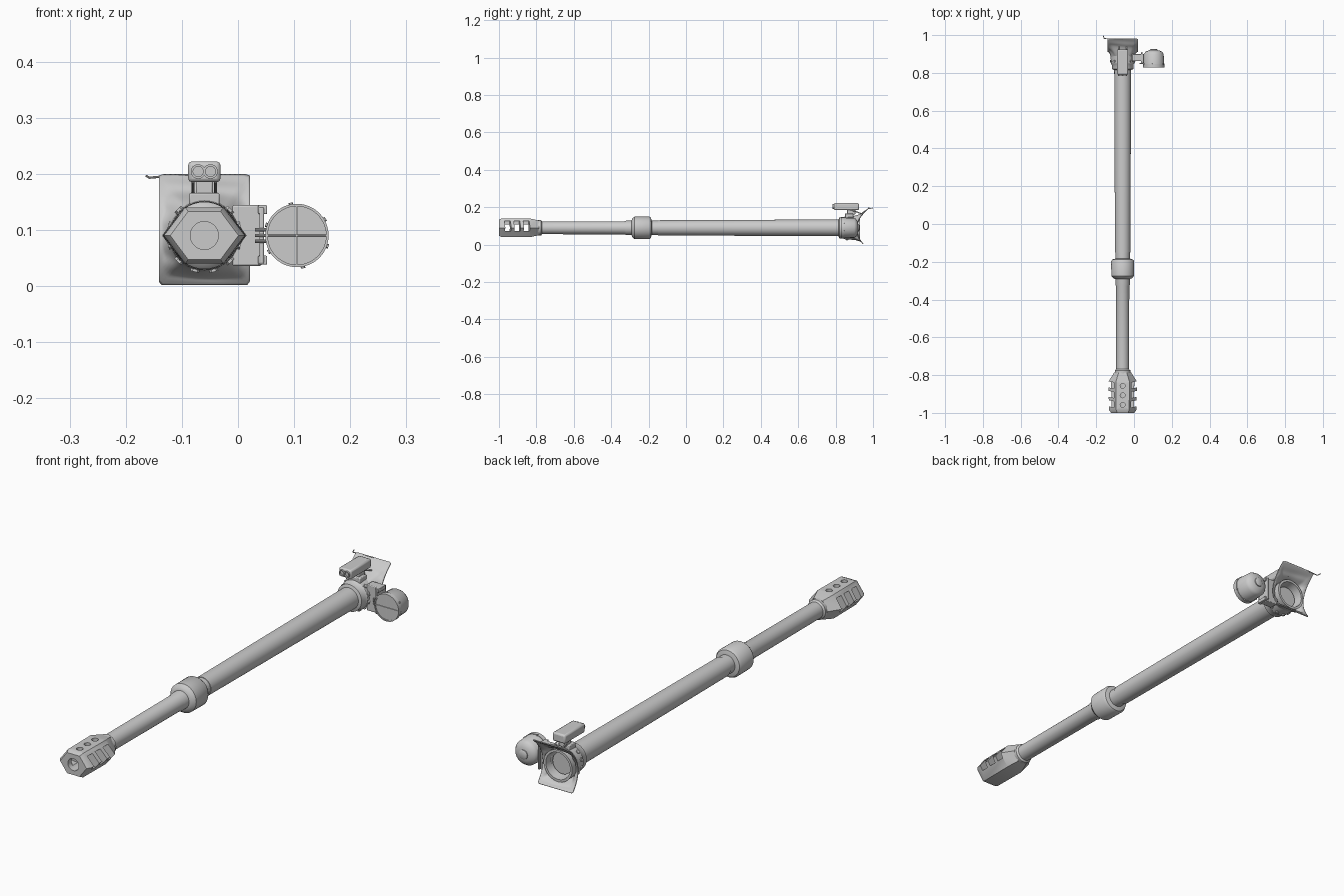
import bpy, bmesh, math
from mathutils import Vector, Matrix

if "Cube" in bpy.data.objects:
    bpy.data.objects.remove(bpy.data.objects["Cube"])

CX, CZ = -0.06, 0.09            # barrel axis
grey = bpy.data.materials.new("painted grey")
grey.diffuse_color = (0.6, 0.6, 0.6, 1)
grey.use_nodes = True
grey.node_tree.nodes["Principled BSDF"].inputs["Base Color"].default_value = grey.diffuse_color


def finish(name, bm, angle=35, bevel=0):
    bmesh.ops.recalc_face_normals(bm, faces=bm.faces)
    me = bpy.data.meshes.new(name)
    bm.to_mesh(me)
    bm.free()
    ob = bpy.data.objects.new(name, me)
    bpy.context.collection.objects.link(ob)
    me.materials.append(grey)
    bpy.ops.object.select_all(action='DESELECT')
    ob.select_set(True)
    bpy.context.view_layer.objects.active = ob
    if bevel:
        m = ob.modifiers.new("bevel", 'BEVEL')
        m.width, m.segments = bevel, 2
        m.limit_method = 'ANGLE'
    bpy.ops.object.shade_smooth_by_angle(angle=math.radians(angle))
    return ob


def loft(name, rings, closed=False, **kw):
    """Skin a list of equal-length point rings, capping the ends unless closed."""
    bm = bmesh.new()
    vs = [[bm.verts.new(p) for p in r] for r in rings]
    n = len(vs[0])
    pairs = list(zip(vs, vs[1:])) + ([(vs[-1], vs[0])] if closed else [])
    for a, b in pairs:
        for i in range(n):
            bm.faces.new((a[i], a[(i + 1) % n], b[(i + 1) % n], b[i]))
    if not closed:
        bm.faces.new(vs[0])
        bm.faces.new(vs[-1])
    return finish(name, bm, **kw)


def lathe(name, prof, cx=CX, cz=CZ, seg=40, closed=False, **kw):
    """Revolve (y, radius) pairs about a line parallel to y."""
    return loft(name, [[(cx + r * math.cos(2 * math.pi * i / seg), y,
                         cz + r * math.sin(2 * math.pi * i / seg))
                        for i in range(seg)] for y, r in prof], closed, **kw)


def box(name, x0, x1, y0, y1, z0, z1, bevel=0.003, shear=0):
    bm = bmesh.new()
    bmesh.ops.create_cube(bm, size=1)
    for v in bm.verts:
        c = v.co
        x = (x0 + x1) / 2 + c.x * (x1 - x0)
        v.co = (x, (y0 + y1) / 2 + c.y * (y1 - y0) + shear * abs(x - CX),
                (z0 + z1) / 2 + c.z * (z1 - z0))
    return finish(name, bm, bevel=bevel)


def rod(name, a, b, r, seg=10):
    a, b = Vector(a), Vector(b)
    bm = bmesh.new()
    q = (b - a).to_track_quat('Z', 'Y').to_matrix().to_4x4()
    bmesh.ops.create_cone(bm, cap_ends=True, segments=seg, radius1=r, radius2=r,
                          depth=(b - a).length, matrix=Matrix.Translation((a + b) / 2) @ q)
    return finish(name, bm)


def cut(ob, cutter):
    m = ob.modifiers.new("cut", 'BOOLEAN')
    m.operation, m.solver, m.object = 'DIFFERENCE', 'EXACT', cutter
    bpy.context.view_layer.objects.active = ob
    bpy.ops.object.modifier_apply(modifier=m.name)
    bpy.data.objects.remove(cutter)


# Barrel tube, fume extractor sleeve and muzzle collar
lathe("barrel", [(-0.80, 0.034), (-0.33, 0.035), (-0.32, 0.038), (-0.15, 0.038),
                 (-0.15, 0.0405), (0.3, 0.0425), (0.9, 0.045)])
lathe("extractor_sleeve", [(-0.292, 0.036), (-0.287, 0.05), (-0.275, 0.06), (-0.198, 0.061),
                           (-0.188, 0.055), (-0.183, 0.038)])
lathe("muzzle_collar", [(-0.83, 0.04), (-0.775, 0.041), (-0.768, 0.033)])

# Muzzle brake: chamfered hexagonal block with side ports and top holes
HEX = [(0.076, 0), (0.036, 0.05), (-0.036, 0.05), (-0.076, 0), (-0.036, -0.05), (0.036, -0.05)]
brake = loft("muzzle_brake", [[(CX + x * sx, y, CZ + z * sz) for x, z in HEX]
                              for y, sx, sz in ((-1, 0.8, 0.86), (-0.985, 0.95, 1), (-0.835, 1, 1),
                                                (-0.785, 0.58, 0.78))], angle=30)
cut(brake, lathe("bore", [(-1.05, 0.027), (-0.81, 0.027)], seg=32))
for y in (-0.957, -0.907, -0.857):
    for s in (-1, 1):
        xa, xb = sorted((CX + s * 0.02, CX + s * 0.12))
        cut(brake, box("port", xa, xb, y - 0.022, y + 0.01, CZ - 0.018, CZ + 0.036, 0, 0.18))
    cut(brake, rod("top_hole", (CX, y, CZ + 0.01), (CX, y, CZ + 0.08), 0.013, 20))
bpy.ops.object.select_all(action='DESELECT')
brake.select_set(True)
bpy.context.view_layer.objects.active = brake
bpy.ops.object.shade_smooth_by_angle(angle=math.radians(30))
lathe("muzzle_ring", [(-1.0, 0.025), (-1.0, 0.030), (-0.98, 0.030), (-0.98, 0.025)],
      seg=32, closed=True)

# Mantlet socket: hollow at the back
lathe("mantlet_socket", [(0.815, 0.044), (0.82, 0.056), (0.845, 0.058), (0.85, 0.062),
                         (0.93, 0.066), (0.93, 0.056), (0.87, 0.05), (0.865, 0.02)])
for i in range(12):
    a = 2 * math.pi * (i + 0.5) / 12
    d = Vector((math.cos(a), 0, math.sin(a)))
    c = Vector((CX, 0.862, CZ))
    rod("socket_clamp", c + d * 0.055, c + d * 0.067, 0.008, 6)

# Canvas cover: round socket opening spreading to a curved, creased rectangle
X0, X1, Z0, Z1 = -0.141, 0.021, 0.003, 0.198
N, M = 96, 14
bm = bmesh.new()
grid = []
for k in range(M + 1):
    t = k / M
    row = []
    for i in range(N):
        a = 2 * math.pi * i / N
        ca, sa = math.cos(a), math.sin(a)
        tx = (X1 - CX if ca > 0 else CX - X0) / max(abs(ca), 1e-6)
        tz = (Z1 - CZ if sa > 0 else CZ - Z0) / max(abs(sa), 1e-6)
        r = 0.058 + (min(tx, tz) - 0.058) * t
        x, z = CX + r * ca, CZ + r * sa
        y = 0.912 + 5.4 * (z - 0.085) ** 2 - 0.045 * (1 - t) ** 3
        y += 0.004 * math.sin(z * 170 + 14 * x) * math.sin(math.pi * min(1, t * 1.2)) * abs(sa)
        row.append(bm.verts.new((x, y, z)))
    grid.append(row)
for a, b in zip(grid, grid[1:]):
    for i in range(N):
        j = (i + 1) % N
        bm.faces.new((a[i], a[j], b[j], b[i]))
cover = finish("canvas_cover", bm, angle=60)
sol = cover.modifiers.new("thickness", 'SOLIDIFY')
sol.thickness, sol.offset = 0.004, 0

# Cover rod with hooked end along the top edge
hook = [(-0.06, 0.978, 0.199), (-0.125, 0.98, 0.196), (-0.158, 0.982, 0.193), (-0.163, 0.998, 0.196)]
for a, b in zip(hook, hook[1:]):
    rod("cover_rod", a, b, 0.002, 8)

# Sight housing on its bracket, with twin lens
box("sight_housing", -0.089, -0.031, 0.79, 0.925, 0.185, 0.222, 0.007)
box("sight_bracket", -0.087, -0.033, 0.85, 0.895, 0.142, 0.166, 0.003)
box("sight_post", -0.075, -0.045, 0.862, 0.905, 0.16, 0.19, 0.003)
for s in (-1, 1):
    lathe("sight_lens", [(0.784, 0.009), (0.784, 0.013), (0.795, 0.013), (0.795, 0.009)],
          CX + s * 0.011, 0.204, 24, True)
    rod("sight_strut", (CX + s * 0.02, 0.88, 0.187), (CX + s * 0.02, 0.94, 0.165), 0.003)

# Searchlight mounting plate and hinge
box("light_plate", -0.01, 0.042, 0.862, 0.9, 0.036, 0.144, 0.003)
box("hinge_bar", 0.038, 0.046, 0.85, 0.91, 0.04, 0.14, 0.002)
for z in (0.046, 0.136):
    box("hinge_lug", 0.036, 0.052, 0.852, 0.9, z - 0.008, z + 0.008, 0.002)
for z in (0.08, 0.09, 0.10):
    rod("hinge_pin", (0.03, 0.85, z), (0.06, 0.85, z), 0.003)

# Searchlight drum with rim, domed back and rim clips
LX, LZ = 0.105, 0.09
lathe("searchlight", [(0.832, 0.053), (0.832, 0.055), (0.90, 0.052), (0.912, 0.044),
                      (0.919, 0.028), (0.922, 0.01)], LX, LZ, 48)
lathe("light_rim", [(0.828, 0.052), (0.828, 0.0565), (0.846, 0.0565), (0.846, 0.052)],
      LX, LZ, 48, True)
lathe("light_back_cap", [(0.91, 0.02), (0.924, 0.019), (0.927, 0.014)], LX, LZ, 24)
for i in range(6):
    a = math.pi * (i / 3 + 1 / 6 + (0.06 if i % 3 else 0))
    d = Vector((math.cos(a), 0, math.sin(a)))
    c = Vector((LX, 0.845, LZ))
    rod("rim_clip", c + d * 0.05, c + d * 0.0595, 0.004, 6)
rod("front_bar", (LX, 0.83, LZ - 0.054), (LX, 0.83, LZ + 0.054), 0.0015, 6)
rod("front_bar", (LX - 0.054, 0.83, LZ), (LX + 0.054, 0.83, LZ), 0.0015, 6)
